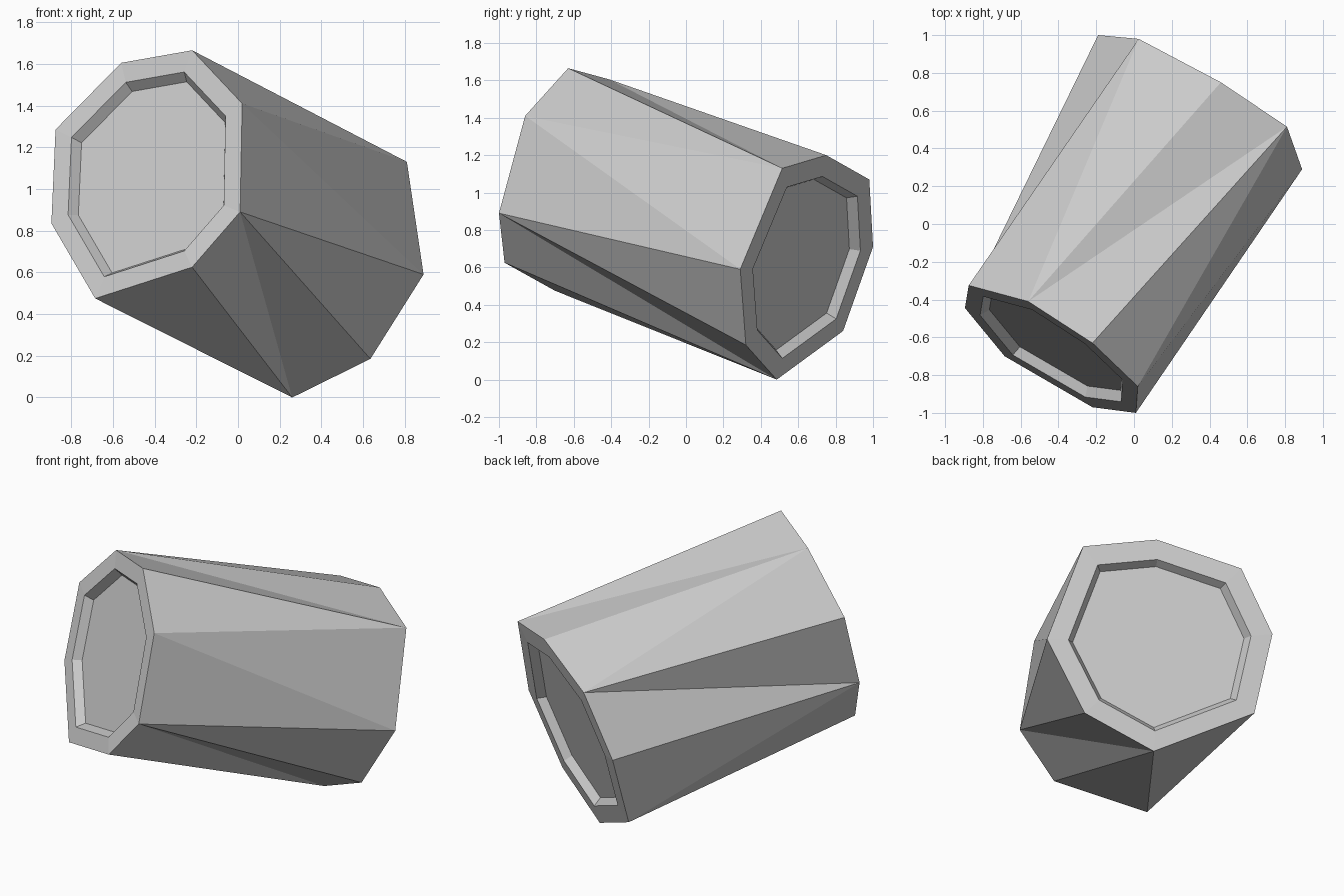
import bpy
import bmesh
from mathutils import Vector

# Remove the default cube only
cube = bpy.data.objects.get("Cube")
if cube:
    bpy.data.objects.remove(cube, do_unlink=True)


def make_material(name, colour):
    material = bpy.data.materials.new(name)
    material.use_nodes = True
    material.diffuse_color = colour
    material.node_tree.nodes["Principled BSDF"].inputs["Base Color"].default_value = colour
    return material


# Corners of the two irregular eight-sided ends, in matching order
front_rim = [Vector(p) for p in (
    (-.22, -.63, 1.665), (.02, -.86, 1.41), (.01, -1, .89), (-.22, -.97, .625),
    (-.685, -.70, .475), (-.895, -.445, .835), (-.875, -.325, 1.285), (-.56, -.41, 1.605))]
back_rim = [Vector(p) for p in (
    (.46, .75, 1.2), (.81, .515, 1.13), (.89, .29, .59), (.635, .32, .185),
    (.26, .485, 0), (-.19, .84, .26), (-.19, 1, .71), (.025, .98, 1.07))]


def add_loop(bm, points):
    return [bm.verts.new(p) for p in points]


def add_recessed_end(bm, rim, inward, rim_scale, floor_scale, depth):
    """Flat lip, short tapered wall and sunken floor closing one end."""
    corners = [v.co.copy() for v in rim]
    low = Vector([min(c[i] for c in corners) for i in range(3)])
    high = Vector([max(c[i] for c in corners) for i in range(3)])
    centre = (low + high) / 2
    lip = add_loop(bm, [centre + (c - centre) * rim_scale for c in corners])
    floor = add_loop(bm, [centre + (c - centre) * floor_scale + inward * depth for c in corners])
    count = len(rim)
    for outer, inner in ((rim, lip), (lip, floor)):
        for i in range(count):
            j = (i + 1) % count
            bm.faces.new((outer[i], outer[j], inner[j], inner[i]))
    bm.faces.new(floor)


def add_twisted_wall(bm, front, back, steps, back_start):
    """Zip the two rims together, advancing along one rim per triangle."""
    count = len(front)
    f, b = 0, back_start
    for step in steps:
        here_f, here_b = front[f % count], back[b % count]
        if step == "F":
            f += 1
            bm.faces.new((here_f, front[f % count], here_b))
        else:
            b += 1
            bm.faces.new((here_f, back[b % count], here_b))


# Dented barrel body, closed by a sunken panel at each end
bm = bmesh.new()
front = add_loop(bm, front_rim)
back = add_loop(bm, back_rim)
axis = (sum(back_rim, Vector()) - sum(front_rim, Vector())).normalized()
add_twisted_wall(bm, front, back, "FBFBBFFBFBBFFBBF", 1)
add_recessed_end(bm, front, axis, .825, .77, .05)
add_recessed_end(bm, back, -axis, .81, .76, .05)
bmesh.ops.recalc_face_normals(bm, faces=bm.faces)

mesh = bpy.data.meshes.new("barrel_body")
bm.to_mesh(mesh)
bm.free()
mesh.materials.append(make_material("plain_grey", (.6, .6, .6, 1)))
barrel = bpy.data.objects.new("barrel_body", mesh)
bpy.context.scene.collection.objects.link(barrel)
